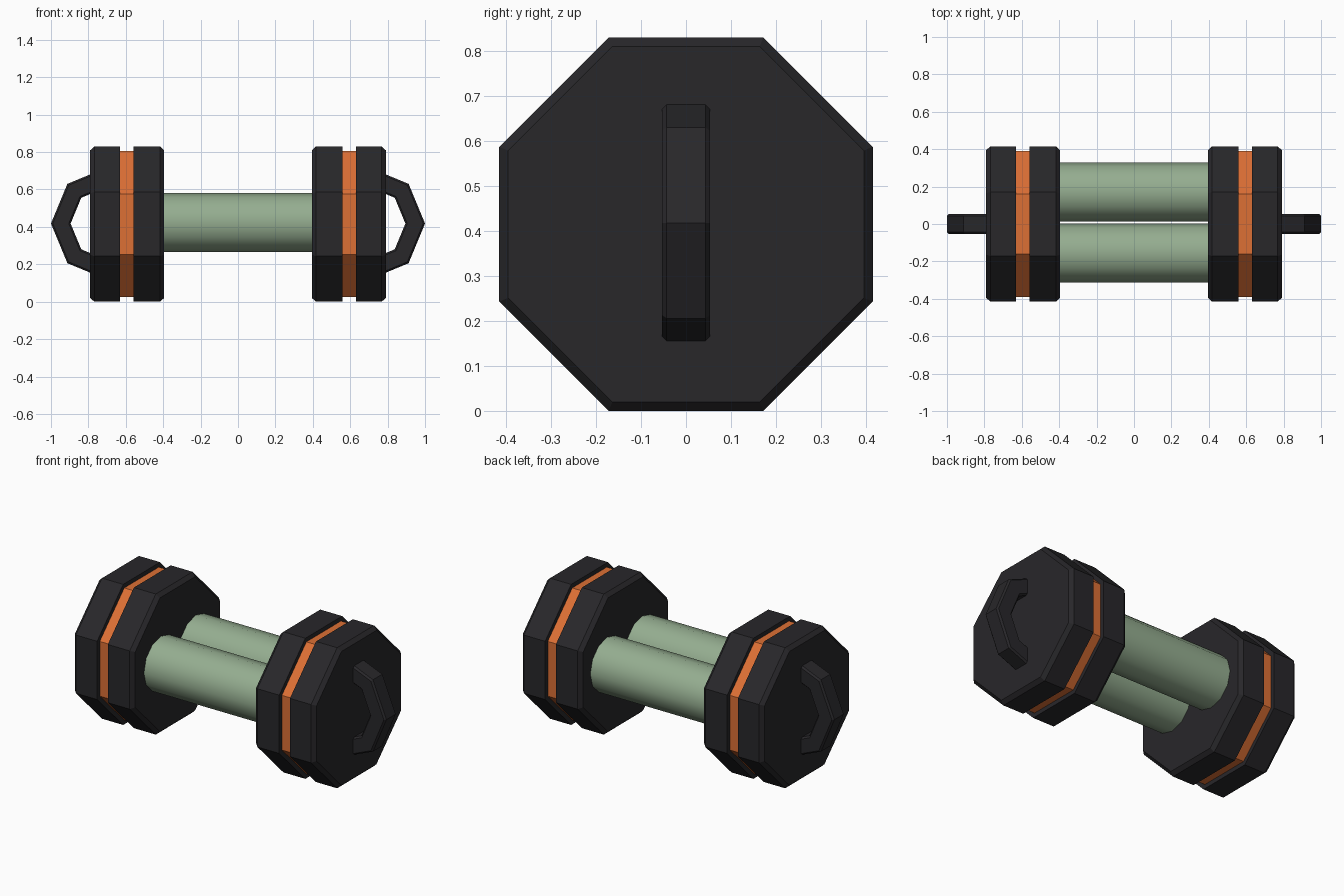
import bpy, bmesh, math

if "Cube" in bpy.data.objects:
    bpy.data.objects.remove(bpy.data.objects["Cube"])

ZC = 0.415                      # height of the dumbbell axis
A8 = 1 / math.cos(math.pi / 8)  # octagon apothem -> corner radius


def material(name, rgb):
    m = bpy.data.materials.new(name)
    m.diffuse_color = (*rgb, 1)
    m.use_nodes = True
    m.node_tree.nodes["Principled BSDF"].inputs["Base Color"].default_value = m.diffuse_color
    return m


BLACK = material("black_rubber", (0.021, 0.020, 0.023))
ORANGE = material("orange_band", (0.72, 0.16, 0.035))
GREEN = material("green_grip", (0.30, 0.42, 0.28))


def loft(name, rings, mat, closed, smooth=False):
    """Skin a list of equal-length point rings and cap both ends."""
    bm = bmesh.new()
    rows = [[bm.verts.new(p) for p in ring] for ring in rings]
    for a, b in zip(rows, rows[1:]):
        n = len(a)
        for i in range(n):
            bm.faces.new((a[i], a[(i + 1) % n], b[(i + 1) % n], b[i]))
    bm.faces.new(rows[0])
    bm.faces.new(rows[-1])
    bmesh.ops.recalc_face_normals(bm, faces=bm.faces)
    me = bpy.data.meshes.new(name)
    bm.to_mesh(me)
    bm.free()
    me.materials.append(mat)
    ob = bpy.data.objects.new(name, me)
    bpy.context.collection.objects.link(ob)
    if smooth:
        bpy.ops.object.select_all(action='DESELECT')
        ob.select_set(True)
        bpy.context.view_layer.objects.active = ob
        bpy.ops.object.shade_smooth_by_angle(angle=math.radians(40))
    return ob


def lathe(name, profile, sides, mat, y=0, z=ZC, turn=0, smooth=False):
    """Polygonal solid along x from (x, corner radius) pairs."""
    rings = []
    for x, r in profile:
        angles = [turn + math.tau * i / sides for i in range(sides)]
        rings.append([(x, y + r * math.cos(t), z + r * math.sin(t)) for t in angles])
    return loft(name, rings, mat, True, smooth)


# twin grips
for label, y in (("front", -0.156), ("back", 0.171)):
    lathe(f"{label}_grip", [(-0.4, 0.158), (0.4, 0.158)], 12, GREEN,
          y=y, z=0.423, smooth=True)

R, C = 0.415 * A8, 0.395 * A8
for label, s in (("left", -1), ("right", 1)):
    # octagonal weight plates, chamfered on the faces away from the band
    lathe(f"{label}_inner_plate", [(s * 0.395, C), (s * 0.417, R), (s * 0.56, R)],
          8, BLACK, turn=math.pi / 8)
    lathe(f"{label}_outer_plate", [(s * 0.63, R), (s * 0.768, R), (s * 0.79, C)],
          8, BLACK, turn=math.pi / 8)
    # coloured band between the plates
    lathe(f"{label}_band", [(s * 0.56, 0.39 * A8), (s * 0.63, 0.39 * A8)],
          8, ORANGE, turn=math.pi / 8)
    # half-octagon end handle with chamfered section (radius, y)
    o, i, w, c = 0.30, 0.195, 0.053, 0.01
    section = [(o - c, -w), (o, c - w), (o, w - c), (o - c, w),
               (i + c, w), (i, w - c), (i, c - w), (i + c, -w)]
    rings = []
    for k in range(-2, 3):
        t = k * math.pi / 4
        rings.append([(s * (0.70 + r * math.cos(t)), y, 0.418 + r * math.sin(t))
                      for r, y in section])
    loft(f"{label}_end_handle", rings, BLACK, True)
